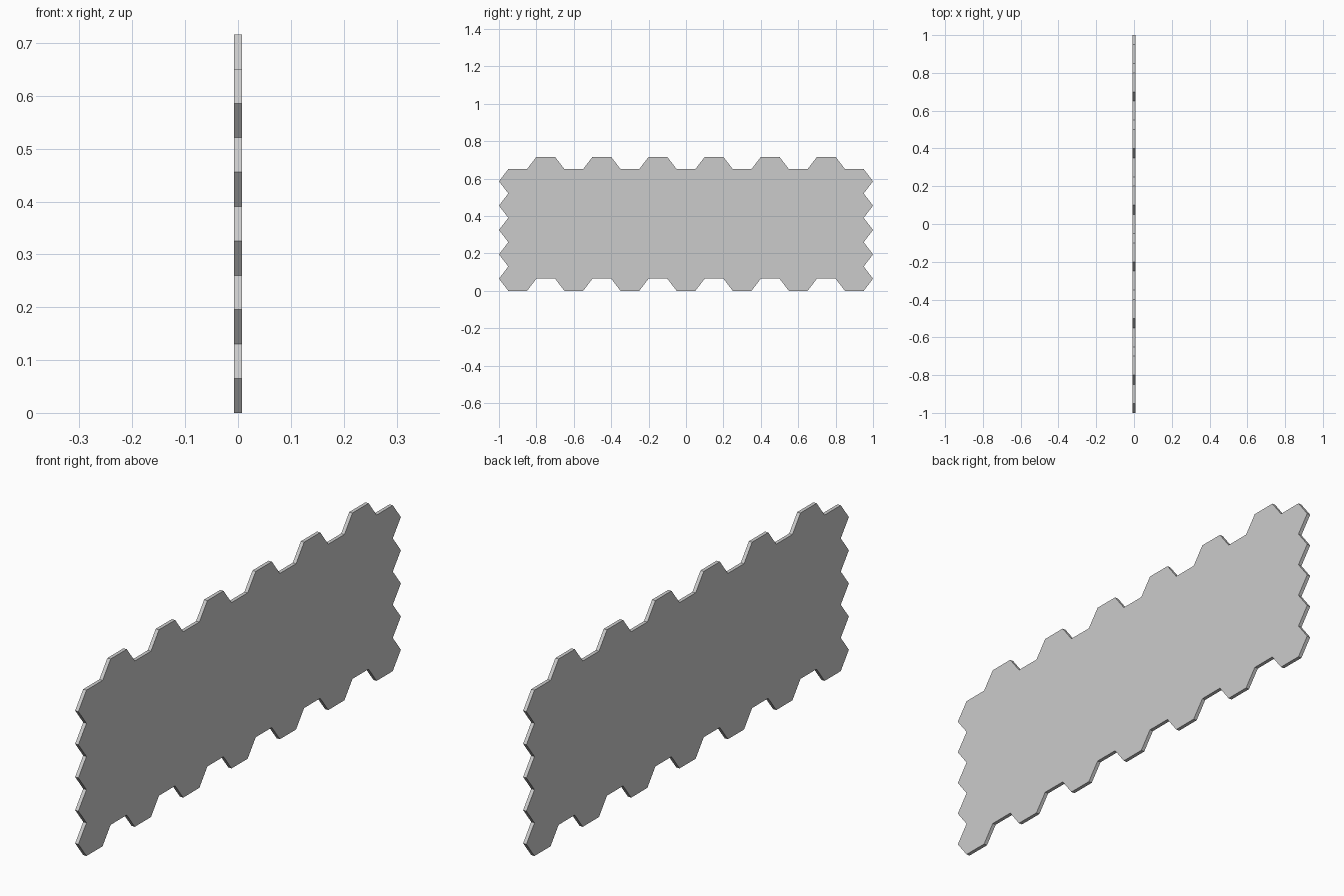
import bpy, bmesh

if "Cube" in bpy.data.objects:
    bpy.data.objects.remove(bpy.data.objects["Cube"])

R = 0.1          # half width of a tile, point to point
H = 0.1302       # tile height (slightly squashed hexagon)
T = 0.0142       # panel thickness
COLS, ROWS = 13, 5


def hex_tile_mesh():
    """One closed hexagonal prism, lying in the YZ plane, base at z = 0."""
    profile = [(-R, H / 2), (-R / 2, 0), (R / 2, 0),
               (R, H / 2), (R / 2, H), (-R / 2, H)]
    bm = bmesh.new()
    face = bm.faces.new([bm.verts.new((-T / 2, y, z)) for y, z in profile])
    ext = bmesh.ops.extrude_face_region(bm, geom=[face], use_keep_orig=True)
    verts = [g for g in ext["geom"] if isinstance(g, bmesh.types.BMVert)]
    bmesh.ops.translate(bm, verts=verts, vec=(T, 0, 0))
    bmesh.ops.recalc_face_normals(bm, faces=bm.faces)
    mesh = bpy.data.meshes.new("hex_tile")
    bm.to_mesh(mesh)
    bm.free()
    return mesh


# Honeycomb wall: every second column is raised by half a tile
tile = hex_tile_mesh()
for col in range(COLS):
    for row in range(ROWS):
        obj = bpy.data.objects.new(f"hex_tile_{col + 1}_{row + 1}", tile)
        obj.location = (0, (col - (COLS - 1) / 2) * 1.5 * R,
                        (row + 0.5 * (col % 2)) * H)
        bpy.context.collection.objects.link(obj)
